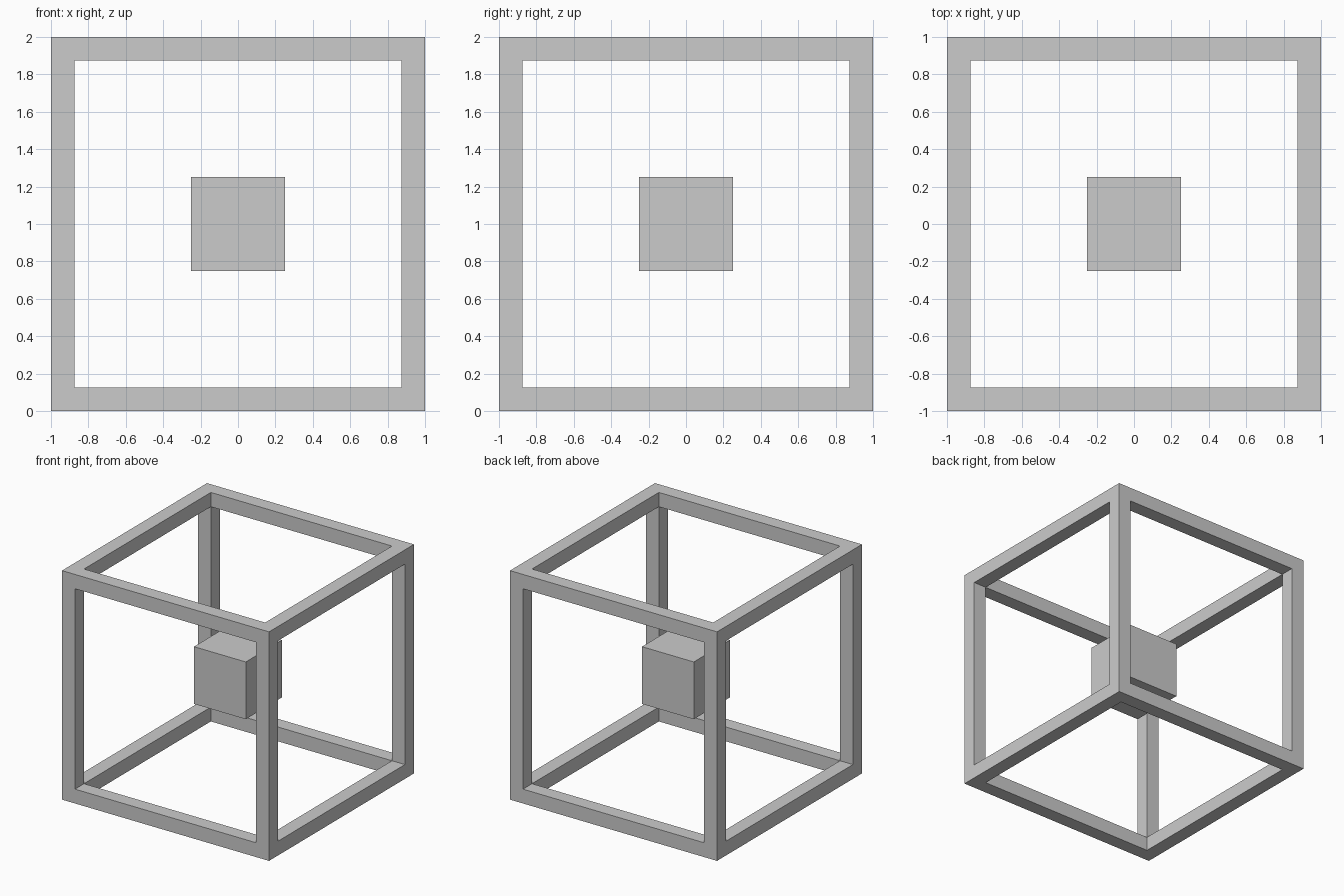
import bpy, bmesh
from itertools import product

if "Cube" in bpy.data.objects:
    bpy.data.objects.remove(bpy.data.objects["Cube"])

CUTS = [-1.0, -0.875, 0.875, 1.0]   # bar thickness 0.125


def solid(c):
    # a cell belongs to the frame when it is outermost along two or more axes
    return all(0 <= i <= 2 for i in c) and sum(i != 1 for i in c) >= 2


def add_object(name, bm):
    bmesh.ops.recalc_face_normals(bm, faces=bm.faces)
    mesh = bpy.data.meshes.new(name)
    bm.to_mesh(mesh)
    bm.free()
    obj = bpy.data.objects.new(name, mesh)
    obj.location.z = 1.0
    bpy.context.collection.objects.link(obj)
    return obj


# Open cube frame: one watertight skin around the twelve bars
bm = bmesh.new()
grid = {k: bm.verts.new([CUTS[i] for i in k]) for k in product(range(4), repeat=3)}
for cell in filter(solid, product(range(3), repeat=3)):
    for axis, side in product(range(3), (0, 1)):
        neighbour = list(cell)
        neighbour[axis] += 2 * side - 1
        if solid(neighbour):
            continue
        corners = []
        for u, v in ((0, 0), (1, 0), (1, 1), (0, 1)):
            k = list(cell)
            k[axis] += side
            k[(axis + 1) % 3] += u
            k[(axis + 2) % 3] += v
            corners.append(grid[tuple(k)])
        bm.faces.new(corners if side else corners[::-1])
add_object("cube_frame", bm)

# Small solid cube floating in the middle
bm = bmesh.new()
bmesh.ops.create_cube(bm, size=0.5)
add_object("centre_cube", bm)
